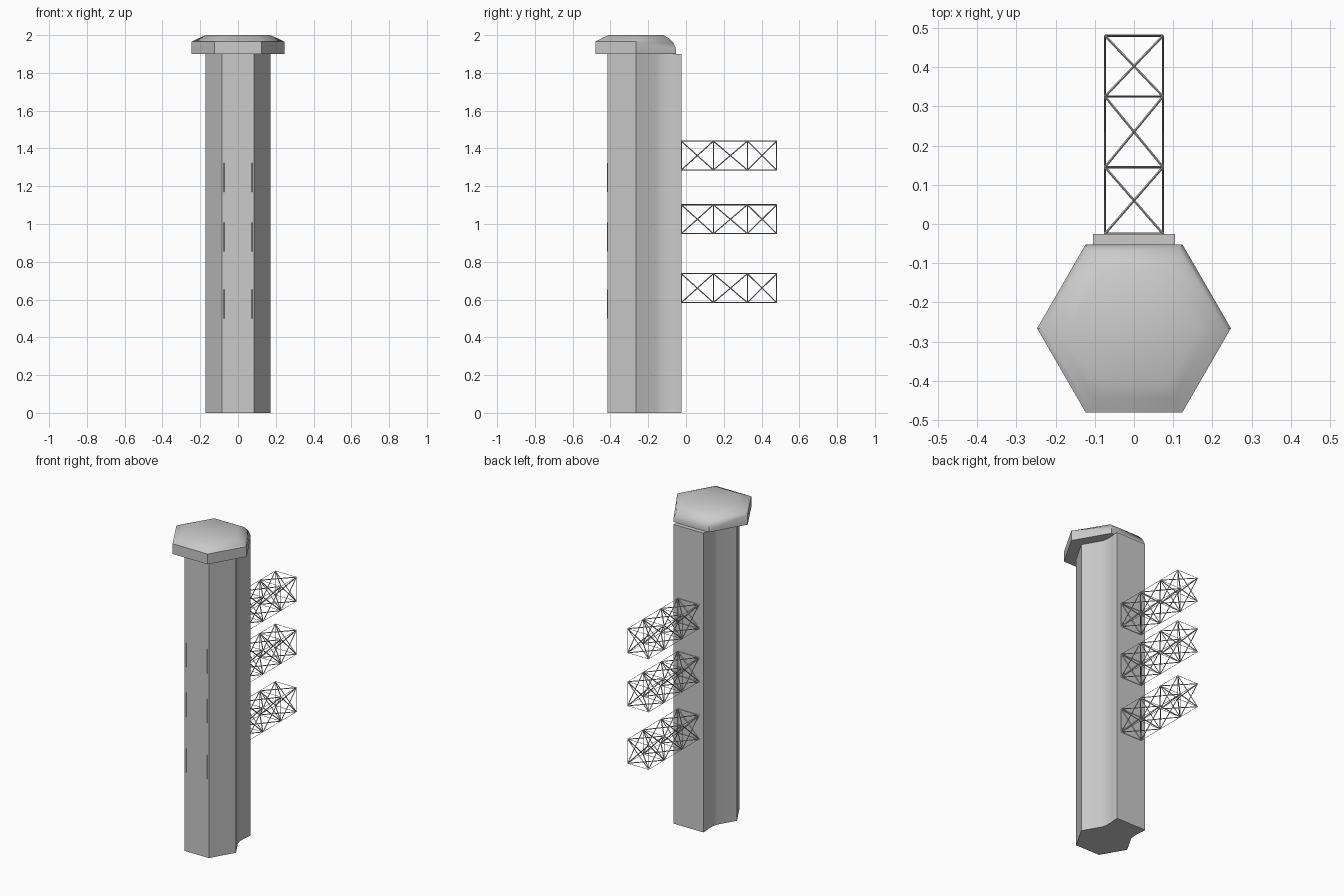
import bpy, bmesh, math
from mathutils import Vector

cube = bpy.data.objects.get("Cube")
if cube:
    bpy.data.objects.remove(cube, do_unlink=True)

grey = bpy.data.materials.new("plain_grey")
grey.use_nodes = True
COLOUR = (0.6, 0.6, 0.6, 1)
grey.diffuse_color = COLOUR
grey.node_tree.nodes["Principled BSDF"].inputs["Base Color"].default_value = COLOUR

CENTRE_Y = -0.266


def finish(name, bm, smooth=None):
    bmesh.ops.recalc_face_normals(bm, faces=bm.faces[:])
    mesh = bpy.data.meshes.new(name)
    bm.to_mesh(mesh)
    bm.free()
    mesh.materials.append(grey)
    obj = bpy.data.objects.new(name, mesh)
    bpy.context.collection.objects.link(obj)
    if smooth:
        bpy.ops.object.select_all(action="DESELECT")
        obj.select_set(True)
        bpy.context.view_layer.objects.active = obj
        bpy.ops.object.shade_smooth_by_angle(angle=math.radians(smooth))
    return obj


def loft(name, rings, smooth=None):
    """Skin a stack of rings and cap both ends."""
    bm = bmesh.new()
    rows = [[bm.verts.new(p) for p in ring] for ring in rings]
    n = len(rows[0])
    for low, high in zip(rows, rows[1:]):
        for i in range(n):
            j = (i + 1) % n
            bm.faces.new((low[i], low[j], high[j], high[i]))
    bm.faces.new(rows[0])
    bm.faces.new(rows[-1])
    return finish(name, bm, smooth)


def prism(name, outline, z0, z1, smooth=None):
    return loft(name, [[(x, y, z) for x, y in outline] for z in (z0, z1)], smooth)


def bar(bm, a, b, radius):
    """Add a thin square bar between two points."""
    a, b = Vector(a), Vector(b)
    axis = b - a
    turn = axis.to_track_quat("Z", "Y").to_matrix().to_4x4()
    turn.translation = (a + b) / 2
    bmesh.ops.create_cone(bm, cap_ends=True, segments=4, radius1=radius,
                          radius2=radius, depth=axis.length, matrix=turn)


# Hexagonal column with a neck that runs back to the mounting plate
half = [(0.086, -0.415), (0.172, CENTRE_Y), (0.109, -0.157),
        (0.101, -0.13), (0.1, -0.085), (0.104, -0.055)]
prism("column", half + [(-x, y) for x, y in reversed(half)], 0, 1.9, 25)

# Mounting plate on the back
prism("back_plate", [(-0.105, -0.055), (0.105, -0.055),
                     (0.105, -0.025), (-0.105, -0.025)], 0, 1.9)


# Hexagonal cap, chamfered, with its back edge rounded down
def cap_ring(radius, z, back_z):
    ring = []
    for i in range(6):
        t = i * math.pi / 3
        ring.append((radius * math.cos(t), CENTRE_Y + radius * math.sin(t),
                     back_z if i in (1, 2) else z))
    return ring


loft("cap", [cap_ring(0.247, 1.9, 1.9), cap_ring(0.247, 1.965, 1.925),
             cap_ring(0.232, 1.972, 1.957), cap_ring(0.205, 1.985, 1.982),
             cap_ring(0.168, 2.0, 2.0)], 40)

# Lattice arms on the back, each made of three braced bays
STATIONS = (-0.025, 0.145, 0.325, 0.48)
HALF_W, HEIGHT = 0.074, 0.153
THIN, BRACE = 0.0015, 0.003


def braced_arm(name, z):
    bm = bmesh.new()
    corners = [(-HALF_W, z), (HALF_W, z), (HALF_W, z + HEIGHT), (-HALF_W, z + HEIGHT)]
    frames = [[(x, y, h) for x, h in corners] for y in STATIONS]
    for frame in frames:
        for i in range(4):
            bar(bm, frame[i], frame[(i + 1) % 4], THIN)
        for i in range(2):
            bar(bm, frame[i], frame[i + 2], BRACE)
    for near, far in zip(frames, frames[1:]):
        for i in range(4):
            j = (i + 1) % 4
            bar(bm, near[i], far[i], THIN)
            bar(bm, near[i], far[j], BRACE)
            bar(bm, near[j], far[i], BRACE)
    return finish(name, bm)


for label, z in (("lower", 0.584), ("middle", 0.949), ("upper", 1.286)):
    braced_arm(label + "_lattice_arm", z)

# Slim upright ribs just proud of the front face
for label, z in (("lower", 0.5), ("middle", 0.855), ("upper", 1.17)):
    bm = bmesh.new()
    for x in (-HALF_W, HALF_W):
        bar(bm, (x, -0.415, z), (x, -0.415, z + HEIGHT), 0.002)
    finish(label + "_front_ribs", bm)
